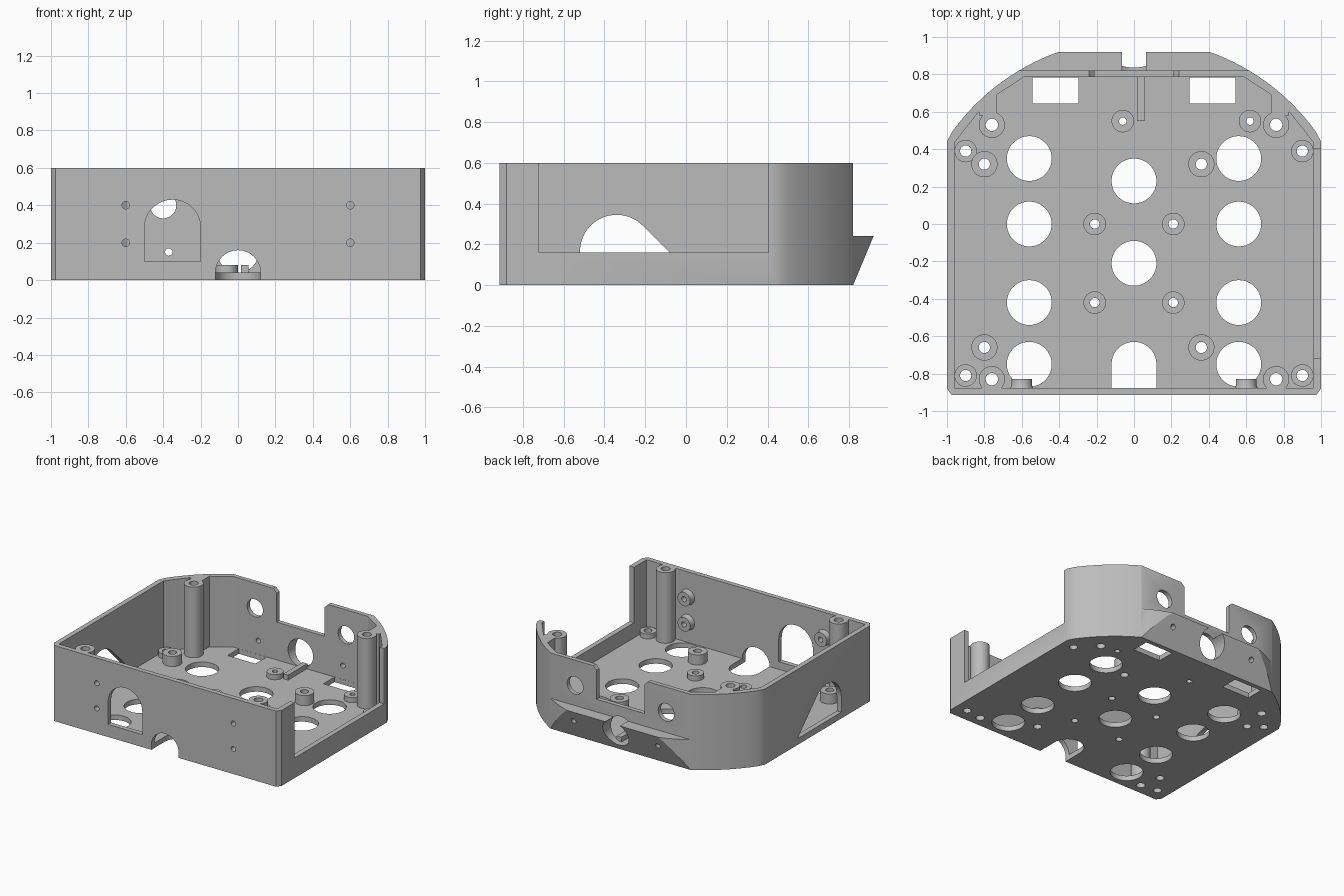
import bpy, bmesh, math
from math import cos, sin, radians
from mathutils import Matrix, Vector

cube = bpy.data.objects.get("Cube")
if cube:
    bpy.data.objects.remove(cube, do_unlink=True)

grey = bpy.data.materials.new("plain_grey")
grey.use_nodes = True
colour = (0.5, 0.5, 0.5, 1)
grey.diffuse_color = colour
grey.node_tree.nodes["Principled BSDF"].inputs["Base Color"].default_value = colour

FLOOR, TOP = 0.04, 0.6


def finish(name, bm):
    bmesh.ops.recalc_face_normals(bm, faces=bm.faces)
    mesh = bpy.data.meshes.new(name)
    bm.to_mesh(mesh)
    bm.free()
    mesh.materials.append(grey)
    ob = bpy.data.objects.new(name, mesh)
    bpy.context.collection.objects.link(ob)
    return ob


def prism(name, pts, a, b, axis="z"):
    """Extrude a 2D outline from a to b along an axis."""
    place = {"z": lambda u, v, w: (u, v, w),
             "y": lambda u, v, w: (u, w, v),
             "x": lambda u, v, w: (w, u, v)}[axis]
    bm = bmesh.new()
    face = bm.faces.new([bm.verts.new(place(u, v, a)) for u, v in pts])
    ext = bmesh.ops.extrude_face_region(bm, geom=[face])
    shift = Vector(place(0, 0, b - a))
    bmesh.ops.translate(bm, vec=shift,
                        verts=[g for g in ext["geom"] if isinstance(g, bmesh.types.BMVert)])
    return finish(name, bm)


def arc(u, v, r, start, end, n):
    angles = [radians(start + (end - start) * i / n) for i in range(n + 1)]
    return [(u + r * cos(t), v + r * sin(t)) for t in angles]


def circle(u, v, r, n=40):
    return arc(u, v, r, 0, 360, n)[:-1]


def rect(u0, u1, v0, v1):
    return [(u0, v0), (u1, v0), (u1, v1), (u0, v1)]


def cut(target, pts, a, b, axis="z"):
    cutter = prism("cutter", pts, a, b, axis)
    cutter.hide_render = True
    mod = target.modifiers.new("cut", "BOOLEAN")
    mod.operation, mod.solver, mod.object = "DIFFERENCE", "EXACT", cutter
    bpy.context.view_layer.objects.active = target
    bpy.ops.object.modifier_apply(modifier=mod.name)
    bpy.data.objects.remove(cutter, do_unlink=True)


def tube(name, loc, r, hole, length, axis="z", flare=0.0, n=32):
    """Hollow boss starting at loc, with an optional flared root."""
    profile = [(hole, 0), (r + flare, 0), (r, flare + length * 0.2), (r, length), (hole, length)]
    bm = bmesh.new()
    rings = [[bm.verts.new((p * cos(t), p * sin(t), z)) for p, z in profile]
             for t in (math.tau * i / n for i in range(n))]
    for i in range(n):
        for j in range(len(profile)):
            k = (j + 1) % len(profile)
            a, b = rings[i], rings[(i + 1) % n]
            bm.faces.new((a[j], b[j], b[k], a[k]))
    turn = Matrix.Rotation(radians(-90), 4, "X") if axis == "y" else Matrix()
    bm.transform(Matrix.Translation(loc) @ turn)
    return finish(name, bm)


# Outer body: chamfered front corners, rounded back
bow = arc(0, -0.21, 1.2, 33.5, 70.5, 16)
half = [(0.975, -0.915), (1, -0.88), (1, 0.44)] + bow[1:]
outline = half + [(-x, y) for x, y in reversed(half)]
tray = prism("tray_shell", outline, 0, TOP)

# Undercut lip on the back
cut(tray, [(0.82, 0), (0.92, 0.24), (0.82, 0.24), (0.82, 0.7), (1.2, 0.7), (1.2, -0.12), (0.77, -0.12)],
    -1.2, 1.2, "x")

# Inner cavity
half = [(0.96, -0.877), (0.96, 0.435), (0.83, 0.6), (0.735, 0.69), (0.59, 0.785)]
cut(tray, half + [(-x, y) for x, y in reversed(half)], FLOOR, 0.8)

# Floor openings
for side in (-1, 1):
    for y in (0.35, 0, -0.42, -0.75):
        cut(tray, circle(side * 0.56, y, 0.12), -0.1, 0.06)
    cut(tray, rect(side * 0.42 - 0.122, side * 0.42 + 0.122, 0.645, 0.784), -0.1, 0.06)
for y in (0.23, -0.21):
    cut(tray, circle(0, y, 0.12), -0.1, 0.06)
cut(tray, arc(0, -0.75, 0.12, 0, 180, 20) + [(-0.12, -0.88), (0.12, -0.88)], -0.1, 0.06)

# Front wall: arched window, cable arch and screw holes
cut(tray, arc(-0.35, 0.28, 0.15, 0, 180, 24) + [(-0.5, 0.1), (-0.2, 0.1)], -1.1, -0.8, "y")
cut(tray, arc(0, 0.04, 0.12, 0, 180, 24) + [(-0.12, -0.1), (0.12, -0.1)], -1.1, -0.87, "y")
for x in (-0.6, 0.6):
    for z in (0.2, 0.4):
        cut(tray, circle(x, z, 0.02, 20), -1.1, -0.8, "y")

# Back wall: notch, sensor holes and screw holes
cut(tray, [(-0.21, 0.34), (0.21, 0.34), (0.21, 0.57), (0.27, 0.63), (-0.27, 0.63), (-0.21, 0.57)],
    0.7, 1, "y")
cut(tray, circle(0, 0.15, 0.11), 0.7, 1.1, "y")
for x in (-0.4, 0.4):
    cut(tray, circle(x, 0.4, 0.07), 0.7, 1.1, "y")
for x in (-0.37, 0.37):
    cut(tray, circle(x, 0.15, 0.02, 20), 0.7, 1.1, "y")

# Side walls: large open bay on one side, sloped arch on the other
cut(tray, rect(-0.72, 0.405, 0.16, 0.8), 0.9, 1.1, "x")
cut(tray, arc(-0.34, 0.165, 0.18, 45, 180, 24) + [(-0.52, 0.05), (0.03, 0.05)], -1.1, -0.9, "x")

# Standoffs and posts: positions, radius, bore, top height
groups = {
    "tall_post": ([(s * 0.76, y) for s in (-1, 1) for y in (0.53, -0.83)], 0.07, 0.033, TOP),
    "corner_standoff": ([(s * 0.9, y) for s in (-1, 1) for y in (0.39, -0.81)], 0.06, 0.03, 0.08),
    "board_standoff": ([(x, y) for x in (-0.8, 0.36) for y in (0.32, -0.66)], 0.07, 0.03, 0.12),
    "centre_standoff": ([(s * 0.21, y) for s in (-1, 1) for y in (0, -0.42)], 0.06, 0.025, 0.08),
    "rear_standoff": ([(-0.06, 0.55), (0.62, 0.55)], 0.06, 0.02, 0.08),
}
parts = [tray]
for name, (spots, r, bore, top) in groups.items():
    for x, y in spots:
        cut(tray, circle(x, y, bore, 32), -0.1, 0.06)
        parts.append(tube(name, (x, y, 0.02), r, bore, top - 0.02))

# Screw bosses on the inside of the front wall
for x in (-0.6, 0.6):
    for z in (0.2, 0.4):
        parts.append(tube("wall_boss", (x, -0.885, z), 0.055, 0.02, 0.055, "y", flare=0.01))

# Gussets tying the rear posts to the wall
for s in (-1, 1):
    pts = [(0.735, 0.58), (0.83, 0.58), (0.83, 0.63), (0.735, 0.71)]
    parts.append(prism("post_gusset", [(s * x, y) for x, y in pts], 0.03, TOP))

# Low rib on the floor
parts.append(prism("floor_rib", rect(0.015, 0.055, 0.55, 0.79), 0.03, 0.08))

for ob in bpy.context.selected_objects:
    ob.select_set(False)
for ob in parts:
    ob.select_set(True)
bpy.context.view_layer.objects.active = tray
bpy.ops.object.shade_smooth_by_angle(angle=radians(30))
